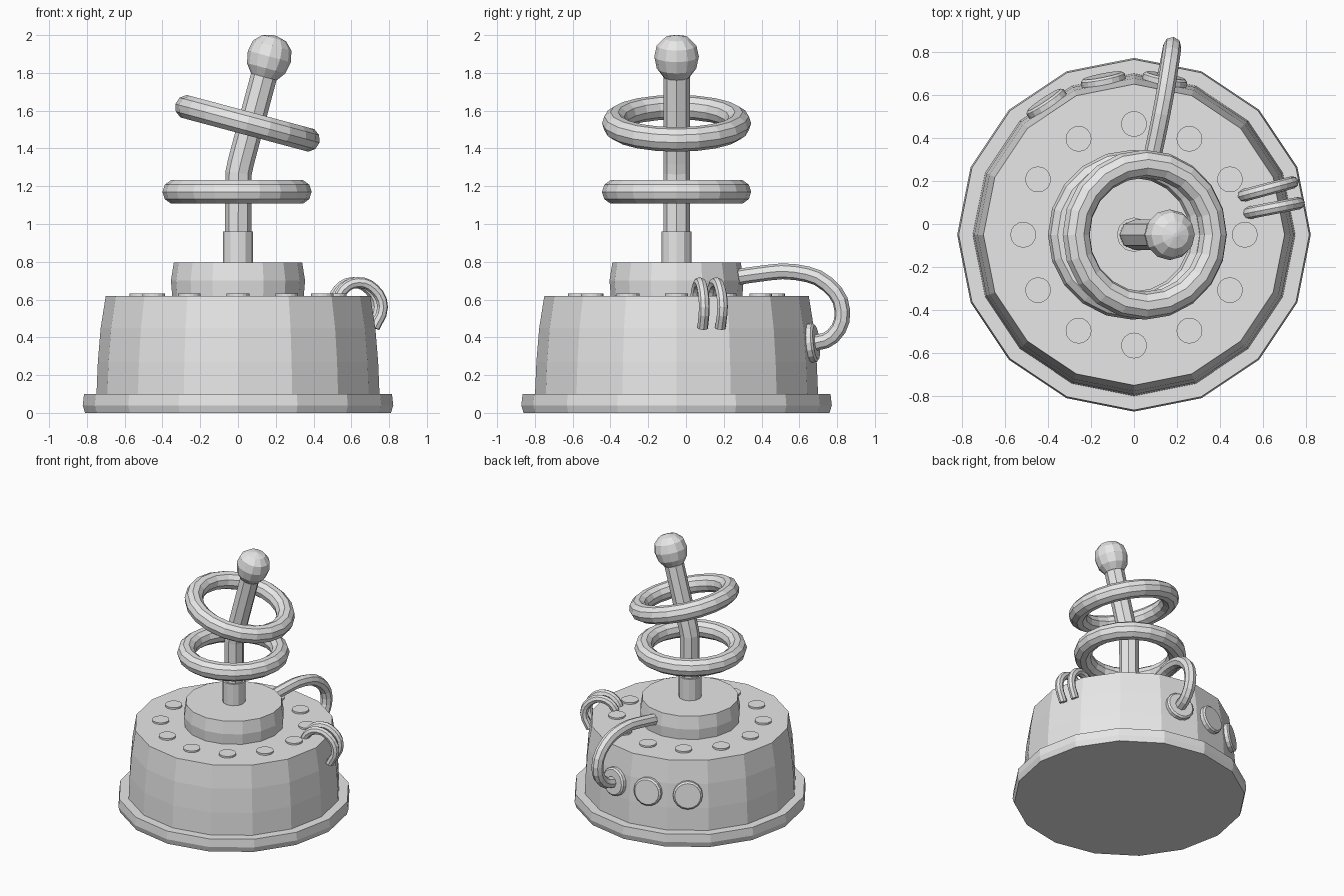
import bpy
import math
from mathutils import Vector, Matrix

if "Cube" in bpy.data.objects:
    bpy.data.objects.remove(bpy.data.objects["Cube"], do_unlink=True)

grey = bpy.data.materials.new("plain_grey")
grey.use_nodes = True
grey.diffuse_color = (0.8, 0.8, 0.8, 1)
grey.node_tree.nodes["Principled BSDF"].inputs["Base Color"].default_value = (0.8, 0.8, 0.8, 1)

AXIS = Vector((0, -0.05, 0))   # the machine's vertical axis
TILT = math.radians(15)        # lean of the upper stem


def add(name, data):
    obj = bpy.data.objects.new(name, data)
    data.materials.append(grey)
    bpy.context.collection.objects.link(obj)
    return obj


def lathe(name, profile, sides, matrix):
    """Capped solid of revolution from (radius, height) pairs."""
    verts, faces = [], []
    for r, z in profile:
        for i in range(sides):
            a = math.tau * i / sides
            verts.append((r * math.cos(a), r * math.sin(a), z))
    for k in range(len(profile) - 1):
        for i in range(sides):
            j = (i + 1) % sides
            low, high = k * sides, (k + 1) * sides
            faces.append((low + i, low + j, high + j, high + i))
    faces.append(tuple(reversed(range(sides))))
    faces.append(tuple(range(len(verts) - sides, len(verts))))
    mesh = bpy.data.meshes.new(name)
    mesh.from_pydata(verts, [], faces)
    obj = add(name, mesh)
    obj.matrix_world = matrix
    return obj


def tube(name, points, radius, kind="BEZIER"):
    """Round eight-sided tube along a path."""
    curve = bpy.data.curves.new(name, "CURVE")
    curve.dimensions = "3D"
    curve.bevel_depth = radius
    curve.bevel_resolution = 2
    curve.resolution_u = 3
    curve.use_fill_caps = True
    spline = curve.splines.new(kind)
    if kind == "BEZIER":
        spline.bezier_points.add(len(points) - 1)
        for bp, co in zip(spline.bezier_points, points):
            bp.co = co
            bp.handle_left_type = bp.handle_right_type = "AUTO"
    else:
        spline.points.add(len(points) - 1)
        for p, co in zip(spline.points, points):
            p.co = (*co, 1)
    spline.use_smooth = False
    return add(name, curve)


def ring(name, location, tilt):
    bpy.ops.mesh.primitive_torus_add(
        major_segments=20, minor_segments=10, major_radius=0.33,
        minor_radius=0.065, location=location, rotation=(0, tilt, 0))
    obj = bpy.context.object
    obj.name = name
    obj.data.materials.append(grey)


at_axis = Matrix.Translation(AXIS)

# Stepped round housing
lathe("base_plate", [(0.81, 0), (0.822, 0.04), (0.815, 0.1)], 16, at_axis)
lathe("housing", [(0.75, 0.08), (0.742, 0.27), (0.727, 0.45), (0.70, 0.62)], 16, at_axis)
lathe("hub", [(0.347, 0.6), (0.355, 0.7), (0.34, 0.795)], 16, at_axis)

# Stem with a socket, a bend and a knob
lathe("stem_socket", [(0.08, 0.78), (0.08, 0.96)], 12, at_axis)
tube("stem", [(0, -0.05, 0.9), (0.003, -0.05, 1.27), (0.016, -0.05, 1.33),
              (0.15, -0.05, 1.83)], 0.07, "POLY")
knob = [(0.07, -0.112), (0.105, -0.065), (0.118, 0), (0.105, 0.06), (0.065, 0.1), (0.01, 0.114)]
lathe("knob", knob, 12,
      Matrix.Translation((0.166, -0.05, 1.887)) @ Matrix.Rotation(TILT, 4, "Y"))

# Floating rings
ring("lower_ring", (-0.005, -0.05, 1.17), 0)
ring("upper_ring", (0.05, -0.05, 1.533), TILT)

# Circle of flat buttons on the housing top
for i in range(12):
    a = math.tau * i / 12
    spot = AXIS + Vector((math.cos(a), math.sin(a), 0)) * 0.515
    lathe(f"button_{i + 1}", [(0.06, 0.6), (0.06, 0.633)], 16, Matrix.Translation(spot))

# Round ports on three rear facets
for i in range(3):
    a = math.tau * (3.5 + i) / 16
    spot = AXIS + Vector((math.cos(a) * 0.72, math.sin(a) * 0.72, 0.37))
    turn = Matrix.Rotation(a, 4, "Z") @ Matrix.Rotation(math.radians(84), 4, "Y")
    lathe(f"port_{i + 1}", [(0.104, -0.03), (0.104, 0.025), (0.092, 0.035)], 16,
          Matrix.Translation(spot) @ turn)

# Hose from the hub to the first port
tube("hose", [(0.06, 0.2, 0.705), (0.1, 0.38, 0.735), (0.14, 0.58, 0.745),
              (0.168, 0.75, 0.68), (0.178, 0.828, 0.54), (0.168, 0.775, 0.405),
              (0.145, 0.66, 0.365)], 0.042)

# Pair of small loops over the left edge
loop = [(0, 0.58), (0.03, 0.65), (0.11, 0.69), (0.2, 0.655), (0.245, 0.56), (0.2, 0.45)]
for name, x, y, angle in (("rear_loop", 0.5, 0.13, 15), ("front_loop", 0.525, 0.05, 11)):
    c, s = math.cos(math.radians(angle)), math.sin(math.radians(angle))
    tube(name, [(x + d * c, y + d * s, z) for d, z in loop], 0.029)
